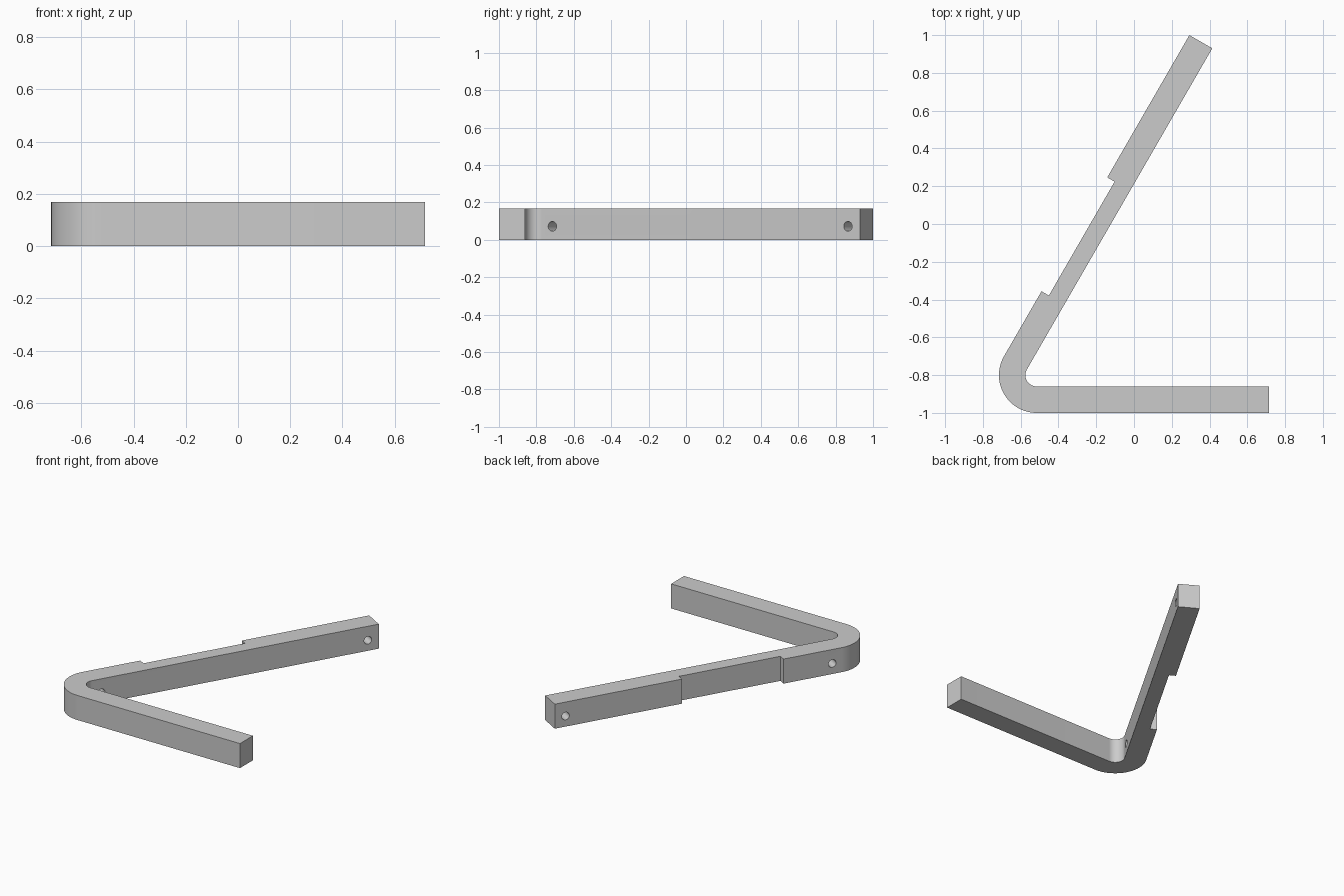
import bpy, bmesh, math
from mathutils import Vector, Matrix

cube = bpy.data.objects.get("Cube")
if cube:
    bpy.data.objects.remove(cube, do_unlink=True)

HEIGHT, WIDTH, OUTER = 0.168, 0.14, 0.2
INNER = OUTER - WIDTH
NOTCH = 0.045
BEND = Vector((-0.515, -0.8))                     # centre of the bend
ALONG = Vector((0.5, math.sqrt(3) / 2))           # direction of the slanted arm
OUT = Vector((-ALONG.y, ALONG.x))                 # outward normal of the slanted arm
ARM_END = 0.715
SEGMENTS = 32


def slanted(t, offset):
    """Point at distance t along the slanted arm, offset outward from the bend centre."""
    return BEND + ALONG * t + OUT * offset


def arc(radius):
    """Bend arc from the straight arm round to the slanted arm."""
    angles = [math.radians(270 - 120 * i / SEGMENTS) for i in range(SEGMENTS + 1)]
    return [BEND + radius * Vector((math.cos(a), math.sin(a))) for a in angles]


# Material
grey = bpy.data.materials.new("plain grey")
grey.use_nodes = True
grey.diffuse_color = (0.6, 0.6, 0.6, 1)
grey.node_tree.nodes["Principled BSDF"].inputs["Base Color"].default_value = (0.6, 0.6, 0.6, 1)

# Bracket outline: outer side with its shallow notch, then back along the inner side
outline = [Vector((ARM_END, BEND.y - OUTER))] + arc(OUTER)
outline += [slanted(0.397, OUTER), slanted(0.397, OUTER - NOTCH),
            slanted(1.093, OUTER - NOTCH), slanted(1.093, OUTER),
            slanted(1.963, OUTER), slanted(1.963, INNER)]
outline += arc(INNER)[::-1] + [Vector((ARM_END, BEND.y - INNER))]

bm = bmesh.new()
base = bm.faces.new([bm.verts.new((p.x, p.y, 0)) for p in outline])
top = bmesh.ops.extrude_face_region(bm, geom=[base])
bmesh.ops.translate(bm, vec=(0, 0, HEIGHT),
                    verts=[v for v in top["geom"] if isinstance(v, bmesh.types.BMVert)])
bmesh.ops.recalc_face_normals(bm, faces=bm.faces)
mesh = bpy.data.meshes.new("angled_bracket")
bm.to_mesh(mesh)
bm.free()
mesh.materials.append(grey)
bracket = bpy.data.objects.new("angled_bracket", mesh)
bpy.context.collection.objects.link(bracket)
bpy.context.view_layer.objects.active = bracket

# Screw holes through the slanted arm
axis = Vector((OUT.x, OUT.y, 0)).to_track_quat('Z', 'Y').to_matrix().to_4x4()
for t in (0.064, 1.889):
    centre = slanted(t, OUTER - WIDTH / 2)
    bm = bmesh.new()
    bmesh.ops.create_cone(bm, cap_ends=True, segments=32, radius1=0.026, radius2=0.026,
                          depth=WIDTH * 1.5,
                          matrix=Matrix.Translation((centre.x, centre.y, 0.072)) @ axis)
    cutter_mesh = bpy.data.meshes.new("hole_cutter")
    bm.to_mesh(cutter_mesh)
    bm.free()
    cutter_mesh.materials.append(grey)
    cutter = bpy.data.objects.new("hole_cutter", cutter_mesh)
    cutter.hide_render = True
    bpy.context.collection.objects.link(cutter)
    hole = bracket.modifiers.new("screw_hole", 'BOOLEAN')
    hole.operation = 'DIFFERENCE'
    hole.solver = 'EXACT'
    hole.object = cutter
    bpy.ops.object.modifier_apply(modifier=hole.name)
    bpy.data.objects.remove(cutter, do_unlink=True)

# Smooth bend and hole walls, crisp edges elsewhere
bpy.ops.object.select_all(action='DESELECT')
bracket.select_set(True)
bpy.ops.object.shade_smooth_by_angle(angle=math.radians(30))
